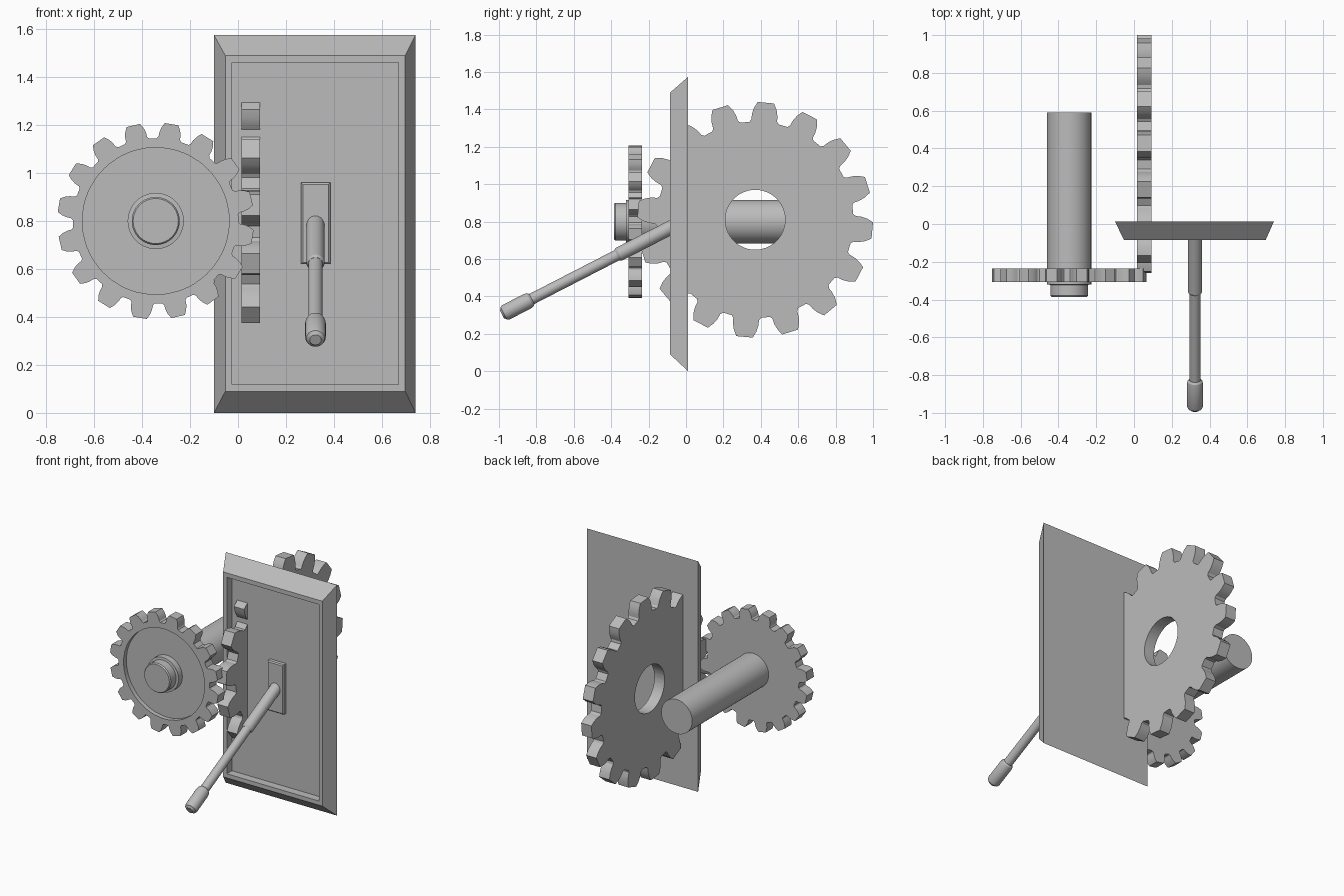
import bpy, bmesh, math
from mathutils import Matrix, Vector

if "Cube" in bpy.data.objects:
    bpy.data.objects.remove(bpy.data.objects["Cube"])

grey = bpy.data.materials.new("machine grey")
grey.diffuse_color = (0.5, 0.5, 0.5, 1)
grey.use_nodes = True
grey.node_tree.nodes["Principled BSDF"].inputs["Base Color"].default_value = grey.diffuse_color


def finish(name, bm, smooth=False):
    bmesh.ops.recalc_face_normals(bm, faces=bm.faces)
    me = bpy.data.meshes.new(name)
    bm.to_mesh(me)
    bm.free()
    me.materials.append(grey)
    ob = bpy.data.objects.new(name, me)
    bpy.context.collection.objects.link(ob)
    if smooth:
        bpy.ops.object.select_all(action='DESELECT')
        ob.select_set(True)
        bpy.context.view_layer.objects.active = ob
        bpy.ops.object.shade_smooth_by_angle(angle=math.radians(30))
    return ob


def loft(bm, loops, closed=False):
    """Bridge successive vertex loops; cap the ends unless closed."""
    rings = [[bm.verts.new(p) for p in loop] for loop in loops]
    pairs = list(zip(rings, rings[1:]))
    if closed:
        pairs.append((rings[-1], rings[0]))
    else:
        bm.faces.new(rings[0])
        bm.faces.new(rings[-1])
    for a, b in pairs:
        n = len(a)
        for i in range(n):
            j = (i + 1) % n
            bm.faces.new((a[i], a[j], b[j], b[i]))


def rect(x0, x1, z0, z1, y):
    return [(x0, y, z0), (x1, y, z0), (x1, y, z1), (x0, y, z1)]


def turned(name, start, direction, profile, sides=48):
    """Turned part: profile of (radius, distance) along a direction."""
    rot = Vector((0, 0, 1)).rotation_difference(Vector(direction)).to_matrix()
    bm = bmesh.new()
    loops = []
    for r, t in profile:
        loops.append([Vector(start) + rot @ Vector((r * math.cos(2 * math.pi * i / sides),
                                                    r * math.sin(2 * math.pi * i / sides), t))
                      for i in range(sides)])
    loft(bm, loops)
    return finish(name, bm, True)


TEETH = 16
# half of a tooth: (angle in degrees from tooth centre, fraction of tooth height)
FLANK = [(-8.6, 0), (-7.4, 0.12), (-6.9, 0.4), (-5.8, 0.7), (-4.0, 1.0)]
TOOTH = FLANK + [(-a, h) for a, h in reversed(FLANK)]


def gear(name, root, tip, phase, bore, depth, thick, matrix):
    """Toothed disc with a round bore (or a blind recess of given depth)."""
    outline, inner = [], []
    for k in range(TEETH):
        for a, h in TOOTH:
            ang = math.radians(phase + k * 360 / TEETH + a)
            d = Vector((math.cos(ang), math.sin(ang), 0))
            outline.append(d * (root + (tip - root) * h))
            inner.append(d * bore)
    up = Vector((0, 0, 1))
    bm = bmesh.new()
    if depth is None:
        loft(bm, [[p + up * thick for p in inner], [p + up * thick for p in outline],
                  outline, inner], closed=True)
    else:
        loft(bm, [[p + up * (thick - depth) for p in inner], [p + up * thick for p in inner],
                  [p + up * thick for p in outline], outline])
    bm.transform(matrix)
    return finish(name, bm, True)


# wall panel: bevelled frame with a recessed floor
bm = bmesh.new()
loft(bm, [rect(-0.10, 0.74, 0, 1.575, 0.012),
          rect(-0.053, 0.697, 0.09, 1.49, -0.085),
          rect(-0.025, 0.67, 0.118, 1.46, -0.085),
          rect(-0.025, 0.67, 0.118, 1.46, -0.03)])
finish("panel", bm)

# lever mounting plate
bm = bmesh.new()
loft(bm, [rect(0.263, 0.385, 0.62, 0.96, -0.025),
          rect(0.263, 0.385, 0.62, 0.96, -0.054),
          rect(0.270, 0.378, 0.627, 0.953, -0.061)])
finish("lever_plate", bm)

# lever: thick sleeve, thin rod, rounded grip
tilt = math.radians(27.2)
aim = Vector((0, -math.cos(tilt), -math.sin(tilt)))
base = Vector((0.323, -0.02, 0.80))
turned("lever_sleeve", base, aim, [(0.038, 0), (0.038, 0.38), (0.031, 0.392)], 32)
turned("lever_rod", base, aim, [(0.030, 0.36), (0.030, 0.95)], 32)
turned("lever_grip", base, aim, [(0.031, 0.905), (0.040, 0.915), (0.043, 0.935), (0.043, 1.06),
                                 (0.038, 1.073), (0.028, 1.078), (0.024, 1.084)], 32)

# front gear: local x,y -> world x,z with its face toward -y
front = Matrix(((1, 0, 0, -0.343), (0, 0, -1, -0.235), (0, 1, 0, 0.80), (0, 0, 0, 1)))
gear("front_gear", 0.345, 0.41, 13.2, 0.306, 0.03, 0.073, front)

# side gear: local x,y -> world y,z with its face toward +x
side = Matrix(((0, 0, 1, 0.015), (1, 0, 0, 0.37), (0, 1, 0, 0.81), (0, 0, 0, 1)))
gear("side_gear", 0.525, 0.63, 17.3, 0.16, None, 0.077, side)

# axle through the front gear, with a narrower hub end
turned("axle", (-0.343, 0.59, 0.80), (0, -1, 0),
       [(0.117, 0), (0.117, 0.91), (0.100, 0.912), (0.100, 0.968), (0.094, 0.976)], 64)
